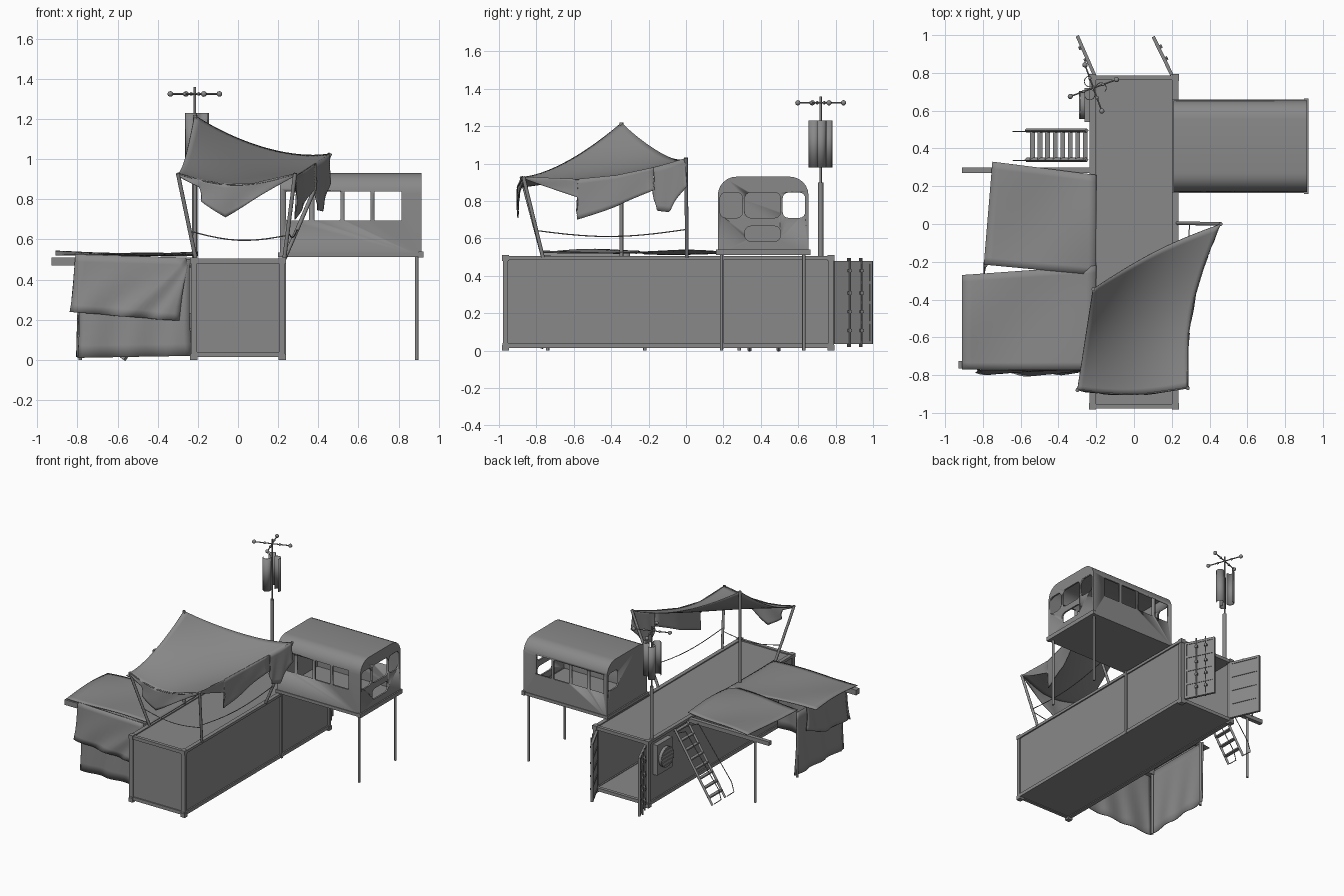
import bpy, bmesh, math
from mathutils import Vector, Matrix

if "Cube" in bpy.data.objects:
    bpy.data.objects.remove(bpy.data.objects["Cube"])

grey = bpy.data.materials.new("plain_grey")
grey.use_nodes = True
grey.diffuse_color = (0.25, 0.25, 0.25, 1)
grey.node_tree.nodes["Principled BSDF"].inputs["Base Color"].default_value = (0.25, 0.25, 0.25, 1)


def finish(name, bm, smooth=False):
    bmesh.ops.recalc_face_normals(bm, faces=bm.faces)
    mesh = bpy.data.meshes.new(name)
    bm.to_mesh(mesh)
    bm.free()
    mesh.materials.append(grey)
    obj = bpy.data.objects.new(name, mesh)
    bpy.context.collection.objects.link(obj)
    if smooth:
        bpy.ops.object.select_all(action='DESELECT')
        obj.select_set(True)
        bpy.context.view_layer.objects.active = obj
        bpy.ops.object.shade_smooth_by_angle(angle=math.radians(40))
    return obj


def add_box(bm, x0, x1, y0, y1, z0, z1):
    m = Matrix.Translation(((x0 + x1) / 2, (y0 + y1) / 2, (z0 + z1) / 2))
    bmesh.ops.create_cube(bm, size=1, matrix=m @ Matrix.Diagonal((x1 - x0, y1 - y0, z1 - z0, 1)))


def boxes(name, items):
    bm = bmesh.new()
    for b in items:
        add_box(bm, *b)
    return finish(name, bm)


def add_rod(bm, a, b, r, sides=10):
    a, b = Vector(a), Vector(b)
    d = b - a
    m = Matrix.Translation((a + b) / 2) @ d.to_track_quat('Z', 'Y').to_matrix().to_4x4()
    bmesh.ops.create_cone(bm, cap_ends=True, segments=sides, radius1=r, radius2=r, depth=d.length, matrix=m)


def rods(name, items, sides=10):
    bm = bmesh.new()
    for a, b, r in items:
        add_rod(bm, a, b, r, sides)
    return finish(name, bm, True)


def prism(name, points, axis, depth, start):
    """Extrude a 2D outline along x or y."""
    bm = bmesh.new()
    place = (lambda p: (start, *p)) if axis == 'x' else (lambda p: (p[0], start, p[1]))
    face = bm.faces.new([bm.verts.new(place(p)) for p in points])
    ext = bmesh.ops.extrude_face_region(bm, geom=[face])["geom"]
    move = Vector((depth, 0, 0)) if axis == 'x' else Vector((0, depth, 0))
    bmesh.ops.translate(bm, vec=move, verts=[v for v in ext if isinstance(v, bmesh.types.BMVert)])
    return finish(name, bm, True)


def rounded(a0, a1, b0, b1, top, bottom, n=6):
    pts = []
    for ca, cb, r, k in ((a1, b1, top, 0), (a0, b1, top, 1), (a0, b0, bottom, 2), (a1, b0, bottom, 3)):
        sa, sb = (1, -1, -1, 1)[k], (1, 1, -1, -1)[k]
        steps = n if r > 0 else 0
        for i in range(steps + 1):
            t = (k + i / max(steps, 1)) * math.pi / 2
            pts.append((ca - sa * r + r * math.cos(t), cb - sb * r + r * math.sin(t)))
    return pts


def cut(obj, cutters):
    for c in cutters:
        mod = obj.modifiers.new("cut", 'BOOLEAN')
        mod.operation, mod.solver, mod.object = 'DIFFERENCE', 'EXACT', c
        bpy.context.view_layer.objects.active = obj
        bpy.ops.object.modifier_apply(modifier=mod.name)
        bpy.data.objects.remove(c)


def cloth(name, func, nu=14, nv=14, thick=0.005):
    bm = bmesh.new()
    g = [[bm.verts.new(func(i / nu, j / nv)) for j in range(nv + 1)] for i in range(nu + 1)]
    for i in range(nu):
        for j in range(nv):
            bm.faces.new((g[i][j], g[i + 1][j], g[i + 1][j + 1], g[i][j + 1]))
    obj = finish(name, bm, True)
    mod = obj.modifiers.new("thickness", 'SOLIDIFY')
    mod.thickness = thick
    return obj


def along(points, t):
    t *= len(points) - 1
    i = min(int(t), len(points) - 2)
    return Vector(points[i]).lerp(Vector(points[i + 1]), t - i)


def hanging(name, top, bottom, wave=0.008):
    def f(u, v):
        p = along(top, u).lerp(along(bottom, u), v)
        w = wave * v * math.sin(u * 17 + v * 3)
        return p + Vector((w, w, 0))
    return cloth(name, f, 20, 8)


# Shipping container: hollow body, open at the back
W, Y0, Y1, H = 0.235, -0.98, 0.79, 0.51
boxes("container_walls", [(-0.225, -0.215, Y0 + .02, Y1 - .01, .02, .49), (0.215, 0.225, Y0 + .02, Y1 - .01, .02, .49),
                          (-.22, .22, Y0 + .012, Y0 + .022, .02, .49), (-.22, .22, Y0 + .02, Y1 - .01, .485, .497),
                          (-.22, .22, Y0 + .02, Y1 - .01, .02, .035)])
frame, castings = [], []
for x in (-W, W):
    xi = x * 0.87
    a, b = min(x, xi), max(x, xi)
    for z0, z1 in ((.015, .04), (.485, .505)):
        frame.append((a, b, Y0, Y1, z0, z1))
    for y0, y1 in ((Y0, Y0 + .03), (Y1 - .03, Y1)):
        frame.append((a, b, y0 + .002, y1 - .002, .01, .5))
        for z in (0, H - .03):
            castings.append((a - .003, b + .003, y0 - .003, y1 + .003, z, z + .03))
for y in (Y0 + .003, Y1 - .028):
    frame += [(-W, W, y, y + .025, .015, .04), (-W, W, y, y + .025, .48, .505)]
boxes("container_frame", frame)
boxes("corner_castings", castings)

# Open rear doors with ribs and locking rods
for side, x, tx in (("right", -.21, -.3), ("left", .2, .1)):
    bm = bmesh.new()
    add_box(bm, 0, .225, -.005, .005, .035, .48)
    for k in range(5):
        add_box(bm, 0, .225, -.009, .009, .035 + k * .107, .052 + k * .107)
    for k in (0, .21):
        add_box(bm, k, k + .015, -.009, .009, .035, .48)
    s = 1 if side == "right" else -1
    for u in (.09, .16):
        add_rod(bm, (u, s * .014, .02), (u, s * .014, .495), .005, 8)
        for z in (.1, .2, .3, .42):
            add_box(bm, u - .01, u + .01, s * .012 - .008, s * .012 + .008, z, z + .015)
    ang = math.atan2(.205, tx - x)
    bmesh.ops.transform(bm, matrix=Matrix.Translation((x, Y1, 0)) @ Matrix.Rotation(ang, 4, 'Z'), verts=bm.verts)
    finish(side + "_door", bm)

# Cabin shell with cut windows
cabin = prism("cabin", rounded(.17, .655, .515, .93, .1, 0), 'x', .705, .21)
cutters = [prism("room", rounded(.182, .643, .535, .918, .088, 0), 'x', .681, .222)]
for x0, x1 in ((.24, .355), (.38, .51), (.53, .66), (.68, .815)):
    cutters.append(prism("side_window", rounded(x0, x1, .695, .84, .004, .004, 1), 'y', .7, .05))
for y0, y1, z0, z1, deep in ((.182, .302, .71, .845, .1), (.315, .505, .71, .845, .1),
                             (.517, .637, .71, .845, .9), (.315, .505, .585, .665, .1)):
    cutters.append(prism("end_window", rounded(y0, y1, z0, z1, .03, .03, 4), 'x', deep, .95 - deep))
cut(cabin, cutters)
boxes("cabin_base", [(.2, .905, .165, .66, .512, .535), (.9, .925, .16, .665, .51, .54)])
rods("cabin_legs", [((.89, y, 0), (.89, y, .52), .009) for y in (.19, .63)])
boxes("cabin_support", [(.225, .24, .185, .2, .01, .52)])

# Wind turbine mast, scoops and spinning arms
mx, my = -.215, .72
rods("mast", [((mx, my, .5), (mx, my, .9), .014), ((mx, my, .88), (mx, my, 1.36), .006)])
for k in range(3):
    def scoop(u, v, k=k):
        t = math.radians(-100 + 200 * u + 120 * k + 60)
        c = math.radians(120 * k)
        return (mx + .04 * math.cos(c) + .03 * math.cos(t), my + .04 * math.sin(c) + .03 * math.sin(t), .98 + .25 * v)
    cloth("turbine_scoop", scoop, 12, 1, .004)
bm = bmesh.new()
for k in range(4):
    t = math.radians(20 + 90 * k)
    d = Vector((math.cos(t), math.sin(t), 0))
    c = Vector((mx, my, 1.325))
    add_rod(bm, c, c + d * .13, .004, 8)
    for r, s in ((.13, .014), (.055, .009)):
        bmesh.ops.create_uvsphere(bm, u_segments=12, v_segments=8, radius=s, matrix=Matrix.Translation(c + d * r))
finish("wind_arms", bm, True)

# Fan unit on the wall
boxes("fan_box", [(-.262, -.22, .54, .72, .23, .46)])
bm = bmesh.new()
add_rod(bm, (-.26, .63, .345), (-.285, .63, .345), .075, 24)
finish("fan_drum", bm, True)
boxes("fan_grille", [(-.29, -.284, .63 - w, .63 + w, z - .004, z + .004)
                     for z, w in ((.29, .05), (.318, .068), (.345, .073), (.372, .068), (.4, .05))])

# Steep ladder with hand rails
parts, rails = [], []
for y in (.34, .495):
    parts.append(((-.57, y, 0), (-.25, y, .5), .011))
    path = [(-.25, y - .005, .46), (-.34, y - .005, .5), (-.62, y - .005, .13), (-.64, y - .005, .06), (-.58, y - .005, .01)]
    rails += [(a, b, .003) for a, b in zip(path, path[1:])]
rods("ladder_sides", parts, 4)
rods("hand_rails", rails, 6)
boxes("ladder_steps", [(-.55 + .04 * k, -.525 + .04 * k, .34, .495, .045 + .0615 * k, .055 + .0615 * k) for k in range(8)])

# Side awning: beams, posts and two sheets
boxes("awning_beams", [(-.91, -.22, .27, .3, .47, .5), (-.93, -.22, -.765, -.725, .47, .51)])
rods("awning_posts", [((-.785, y, 0), (-.785, y, .5), .009) for y in (.285, -.22, -.74)])


def sheet(name, corners, z, sag):
    a, b, c, d = [Vector((*p, z)) for p in corners]

    def f(u, v):
        p = a.lerp(b, u).lerp(d.lerp(c, u), v)
        p.z += sag * math.sin(math.pi * v) * (u - .5) + .005 * math.sin(6 * u + 4 * v)
        return p
    cloth(name, f)


sheet("back_awning", [(-.75, .33), (-.2, .26), (-.2, -.27), (-.795, -.215)], .525, .02)
sheet("front_awning", [(-.91, -.27), (-.2, -.22), (-.2, -.77), (-.91, -.77)], .53, -.02)
hanging("front_curtain", [(-.79, -.77, .5), (-.24, -.77, .5)], [(-.8, -.77, .01), (-.24, -.78, .02)])
hanging("front_valance", [(-.81, -.775, .525), (-.26, -.775, .51), (-.25, -.775, .47)],
        [(-.84, -.79, .24), (-.55, -.8, .215), (-.3, -.79, .195)])
hanging("side_curtain", [(-.795, -.76, .5), (-.795, -.2, .5)], [(-.8, -.76, .015), (-.79, -.2, .02)])
hanging("side_valance", [(-.81, -.77, .525), (-.81, -.3, .525)], [(-.83, -.78, .24), (-.82, -.5, .25), (-.82, -.3, .33)])

# Roof canopy: four raised corners joined by a stretched sheet
A, B, C, D = Vector((-.3, -.88, .93)), Vector((.285, -.87, .93)), Vector((.46, 0, 1.03)), Vector((-.215, -.345, 1.22))


def canopy(u, v):
    weights = ((1 - u) * (1 - v), u * (1 - v), u * v, (1 - u) * v)
    p = sum((q * w for q, w in zip((A, B, C, D), weights)), Vector())
    p.z = .91 + sum((q.z - .91) * w ** 1.5 for q, w in zip((A, B, C, D), weights))
    p.z -= .05 * math.sin(math.pi * u) * (1 - v) ** 2 + .03 * math.sin(math.pi * v) * u * u
    p.x -= .06 * math.sin(math.pi * v) * u
    p.y += .03 * math.sin(math.pi * u) * (2 * v - 1)
    return p


cloth("canopy", canopy, 24, 24)


def flap(name, edge, lows):
    top = [canopy(*e) for e in edge]
    hanging(name, top, [Vector((p.x, p.y, z)) for p, z in zip(top, lows)], .005)


flap("front_flap", [(u, 0) for u in (.0, .18, .2, .4, .63, 1)], (.92, .86, .79, .71, .79, .92))
flap("side_flap", [(1, v) for v in (0, .33, .335, .57, .8)], (.92, .82, .7, .77, .86))
flap("corner_flap", [(1, v) for v in (.8, .815, .89, 1)], (.85, .75, .74, .88))

# Canopy poles and slack ropes
feet = [Vector((-.21, -.765, .5)), Vector((.23, -.765, .5)), Vector((.23, .005, .5)), Vector((-.215, -.345, .5))]
rods("canopy_poles", [(f, t, .01) for f, t in zip(feet, (A, B, C, D))])
ropes = []
for i, j in ((0, 1), (1, 2)):
    a, b = feet[i].lerp((A, B, C)[i], .33), feet[j].lerp((A, B, C)[j], .28)
    pts = [a.lerp(b, k / 10) - Vector((0, 0, .035 * math.sin(math.pi * k / 10))) for k in range(11)]
    ropes += [(p, q, .003) for p, q in zip(pts, pts[1:])]
rods("slack_ropes", ropes, 6)
